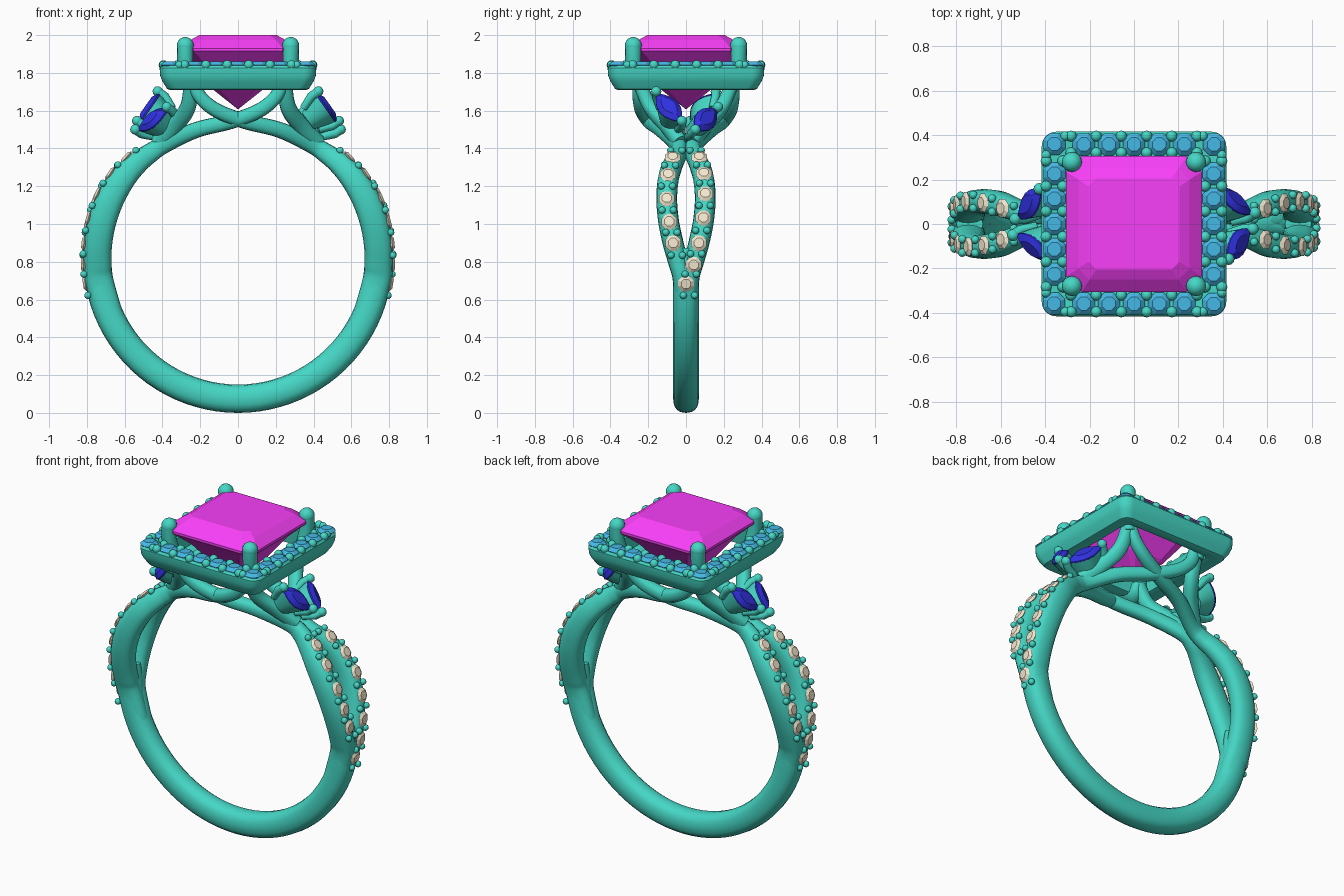
import bpy, bmesh
from math import sin, cos, pi, radians, copysign
from mathutils import Vector as V, Matrix

if "Cube" in bpy.data.objects:
    bpy.data.objects.remove(bpy.data.objects["Cube"])

CZ = 0.82                                   # centre height of the finger hole
def mat(name, c):
    m = bpy.data.materials.new(name)
    m.diffuse_color = (*c, 1)
    m.use_nodes = True
    m.node_tree.nodes["Principled BSDF"].inputs["Base Color"].default_value = m.diffuse_color
    return m
METAL = mat("teal_metal", (0.06, 0.68, 0.56))
PINK = mat("magenta_gem", (0.95, 0.05, 0.95))
SKY = mat("sky_gem", (0.06, 0.48, 0.78))
NAVY = mat("navy_gem", (0.03, 0.03, 0.75))
TAN = mat("tan_gem", (0.90, 0.80, 0.62))

def finish(bm, name, material, smooth=None):
    bmesh.ops.recalc_face_normals(bm, faces=bm.faces[:])
    me = bpy.data.meshes.new(name)
    bm.to_mesh(me)
    bm.free()
    ob = bpy.data.objects.new(name, me)
    bpy.context.collection.objects.link(ob)
    me.materials.append(material)
    if smooth:
        bpy.ops.object.select_all(action='DESELECT')
        ob.select_set(True)
        bpy.context.view_layer.objects.active = ob
        bpy.ops.object.shade_smooth_by_angle(angle=radians(smooth))
    return ob

def loft(bm, loops, closed=False):
    rows = [[bm.verts.new(p) for p in l] for l in loops]
    n = len(rows[0])
    for a, b in zip(rows, rows[1:] + rows[:1] if closed else rows[1:]):
        for i in range(n):
            bm.faces.new((a[i], a[(i+1) % n], b[(i+1) % n], b[i]))
    if not closed:
        bm.faces.new(rows[0])
        bm.faces.new(rows[-1])

def spline(pts, k=6):
    """Catmull-Rom through tuples of any length."""
    p = [pts[0]] + list(pts) + [pts[-1]]
    out = []
    for i in range(1, len(p) - 2):
        for j in range(k):
            t = j / k
            out.append([.5*(2*b + (c-a)*t + (2*a-5*b+4*c-d)*t*t + (3*b-a-3*c+d)*t**3)
                        for a, b, c, d in zip(*p[i-1:i+3])])
    return out + [list(pts[-1])]

def tube(bm, pts, sides=16, power=2.4):
    """Sweep a soft oval along (x, y, z, half thickness, half width) points."""
    loops = []
    for i, q in enumerate(pts):
        c = V(q[:3])
        t = (V(pts[min(i+1, len(pts)-1)][:3]) - V(pts[max(i-1, 0)][:3])).normalized()
        side = (V((0, 1, 0)) - t * t.y).normalized()
        nrm = t.cross(side)
        sup = lambda v: copysign(abs(v) ** (2 / power), v)
        loops.append([c + nrm*q[3]*sup(cos(2*pi*k/sides)) + side*q[4]*sup(sin(2*pi*k/sides))
                      for k in range(sides)])
    loft(bm, loops)

def arc(th, r, y, hr, hw):
    return (r*sin(radians(th)), y, CZ + r*cos(radians(th)), hr, hw)

def bead(bm, p, r):
    bmesh.ops.create_uvsphere(bm, u_segments=12, v_segments=8, radius=r,
                              matrix=Matrix.Translation(p))

def stone(bm, c, n, r, h, ref):
    """Eight sided round-cut stone facing n."""
    n = n.normalized()
    u = (ref - n*ref.dot(n)).normalized()
    w = n.cross(u)
    ring = lambda s, z, o: [c + n*z + (u*cos(pi*(k+o)/4) + w*sin(pi*(k+o)/4))*s for k in range(8)]
    loft(bm, [ring(r*.4, -h*1.5, .5), ring(r, 0, .5), ring(r*.6, h, .5)])

def turn(p, s):                             # half turn about the vertical axis
    return V((p[0]*s, p[1]*s, p[2]))

# plain lower band
bm = bmesh.new()
band = [arc(th, .745, 0, .075, .068) for th in range(96, 265, 4)]
tube(bm, [arc(86, .74, 0, .06, .03)] + band + [arc(274, .74, 0, .06, .03)])
finish(bm, "lower_band", METAL, 50)

# split shank strands, sweeping under the head to the far corner
SHANK = [(114, .745, .012, .072, .05), (99, .745, .02, .075, .05), (92, .745, .04, .075, .053),
         (84, .745, .068, .075, .055), (75, .745, .092, .075, .055), (65, .745, .102, .074, .055),
         (55, .741, .092, .068, .055), (47, .734, .066, .06, .05), (40, .724, .04, .052, .044),
         (33, .716, .045, .046, .04), (18, .713, .125, .042, .04)]
shank = spline([arc(*q) for q in SHANK] +
               [(.03, .19, 1.545, .04, .04), (-.12, .235, 1.605, .038, .036),
                (-.205, .25, 1.68, .036, .034), (-.235, .25, 1.76, .034, .032)])
near_arm = spline([(.42, .03, 1.43, .045, .04), (.335, .10, 1.52, .045, .04),
                   (.265, .19, 1.62, .042, .038), (.25, .25, 1.76, .036, .036)])
for sx in (1, -1):
    for sy in (1, -1):
        tag = ("right" if sx > 0 else "left") + ("_back" if sy > 0 else "_front")
        for nm, path in (("shank_strand_", shank), ("head_arm_", near_arm)):
            bm = bmesh.new()
            tube(bm, [(q[0]*sx, q[1]*sy, *q[2:]) for q in path])
            finish(bm, nm + tag, METAL, 50)
        # corner prong with domed tip
        bm = bmesh.new()
        tube(bm, [(.25*sx, .25*sy, 1.72, .036, .036), (.28*sx, .28*sy, 1.86, .042, .042),
                  (.279*sx, .279*sy, 1.95, .044, .044)], 16, 2)
        bmesh.ops.create_uvsphere(bm, u_segments=16, v_segments=10, radius=.045,
                                  matrix=Matrix.Translation((.279*sx, .279*sy, 1.945)))
        finish(bm, "prong_" + tag, METAL, 50)

# pave stones and beads on the shank
def surface(th, side):
    pts = [q for q in spline(SHANK)]
    q = min(pts, key=lambda a: abs(a[0] - th))
    d = V((sin(radians(th)), 0, cos(radians(th))))
    return d*(q[1] + q[3]) + V((0, q[2]*side, CZ)), d
stones, beads = bmesh.new(), bmesh.new()
for s in (1, -1):
    for side, angles in ((1, [48, 56.5, 65.5, 75, 84.5, 92.5, 99.5]), (-1, [48, 57, 67.5, 76.5, 84.5])):
        for th in angles:
            p, d = surface(th, side)
            if th > 95:
                p.y = 0
            stone(stones, turn(p, s), turn(d, s) if s > 0 else V((-d.x, 0, d.z)), .045, .012, V((0, 1, 0)))
        mids = [43.5] + [(a+b)/2 for a, b in zip(angles, angles[1:])] + [angles[-1] + 4.5]
        for th in mids:
            p, d = surface(th, side)
            for o in (.03, -.03):
                bead(beads, turn(p + V((0, o, 0)), s), .019)
finish(stones, "shank_pave_stones", TAN)
finish(beads, "shank_pave_beads", METAL, 60)

# halo tray: rounded square frame
def rsquare(h, r, z, n=6):
    out = []
    for k, (sx, sy) in enumerate(((1, 1), (-1, 1), (-1, -1), (1, -1))):
        for j in range(n + 1):
            a = pi/2*(k + j/n)
            out.append(V((sx*(h-r) + r*cos(a), sy*(h-r) + r*sin(a), z)))
    return out
bm = bmesh.new()
loft(bm, [rsquare(*q) for q in ((.405, .06, 1.838), (.415, .065, 1.825), (.412, .065, 1.785),
     (.40, .06, 1.755), (.375, .055, 1.715), (.36, .05, 1.71), (.295, .03, 1.73), (.285, .03, 1.83))], True)
finish(bm, "halo_tray", METAL, 35)

# halo stones and beads
stones, beads = bmesh.new(), bmesh.new()
for k in range(4):
    R = Matrix.Rotation(k*pi/2, 3, 'Z')
    for x in (-.36, -.226, -.113, 0, .113, .226):
        stone(stones, R @ V((x, -.358, 1.843)), V((0, 0, 1)), .054, .018, V((1, 0, 0)))
    for x in (-.283, -.17, -.057, .057, .17, .283):
        for y in (-.395, -.32):
            bead(beads, R @ V((x, y, 1.842)), .025)
    for x, y in ((-.395, -.31), (-.31, -.395)):
        bead(beads, R @ V((x, y, 1.842)), .022)
finish(stones, "halo_stones", SKY)
finish(beads, "halo_beads", METAL, 60)

# centre gem, step cut with clipped corners
def octagon(h, c, z):
    a = h - c
    return [V((x, y, z)) for x, y in ((h, -a), (h, a), (a, h), (-a, h), (-h, a), (-h, -a), (-a, -h), (a, -h))]
bm = bmesh.new()
loft(bm, [octagon(*q) for q in ((.205, .035, 2.0), (.25, .05, 1.975), (.305, .07, 1.93), (.305, .07, 1.915),
                                (.225, .06, 1.84), (.13, .035, 1.71), (.004, .001, 1.61))])
finish(bm, "centre_gem", PINK)

# marquise side stones in cups with tip claws
gems, cups, claws = bmesh.new(), bmesh.new(), bmesh.new()
for s in (1, -1):
    for a, b, n in (((.415, -.155, 1.69), (.52, -.025, 1.54), (.81, 0, .59)),
                    ((.37, .16, 1.61), (.53, .045, 1.495), (.7, .5, .5))):
        a, b = turn(a, s), turn(b, s)
        c, d = (a+b)/2, (a-b)/2
        n = turn(n, s)
        n = (n - d*n.dot(d)/d.length_squared).normalized()
        w = n.cross(d).normalized()
        def lens(k, z, kw=1):
            us = [cos(2*pi*i/20) for i in range(20)]
            return [c + n*z + d*k*u + w*.058*k*kw*(1-u*u)*(1 if i < 10 else -1) + w*(1e-4 if i < 10 else -1e-4)
                    for i, u in enumerate(us)]
        loft(gems, [lens(.3, -.04), lens(1, -.004), lens(1, .004), lens(.6, .024)])
        loft(cups, [lens(.97, -.006), lens(.85, -.05, 1.1), lens(.6, -.12, 1.3)])
        for e in (1, -1):
            tip = c + d*e*1.04
            tube(claws, [(*(c + d*e*.75 - n*.10), .02, .02), (*(tip - n*.03), .024, .024),
                         (*(tip + n*.012), .024, .024)], 10, 2)
            bead(claws, tip + n*.015, .027)
finish(gems, "marquise_stones", NAVY, 20)
finish(cups, "marquise_cups", METAL, 40)
finish(claws, "marquise_claws", METAL, 60)
